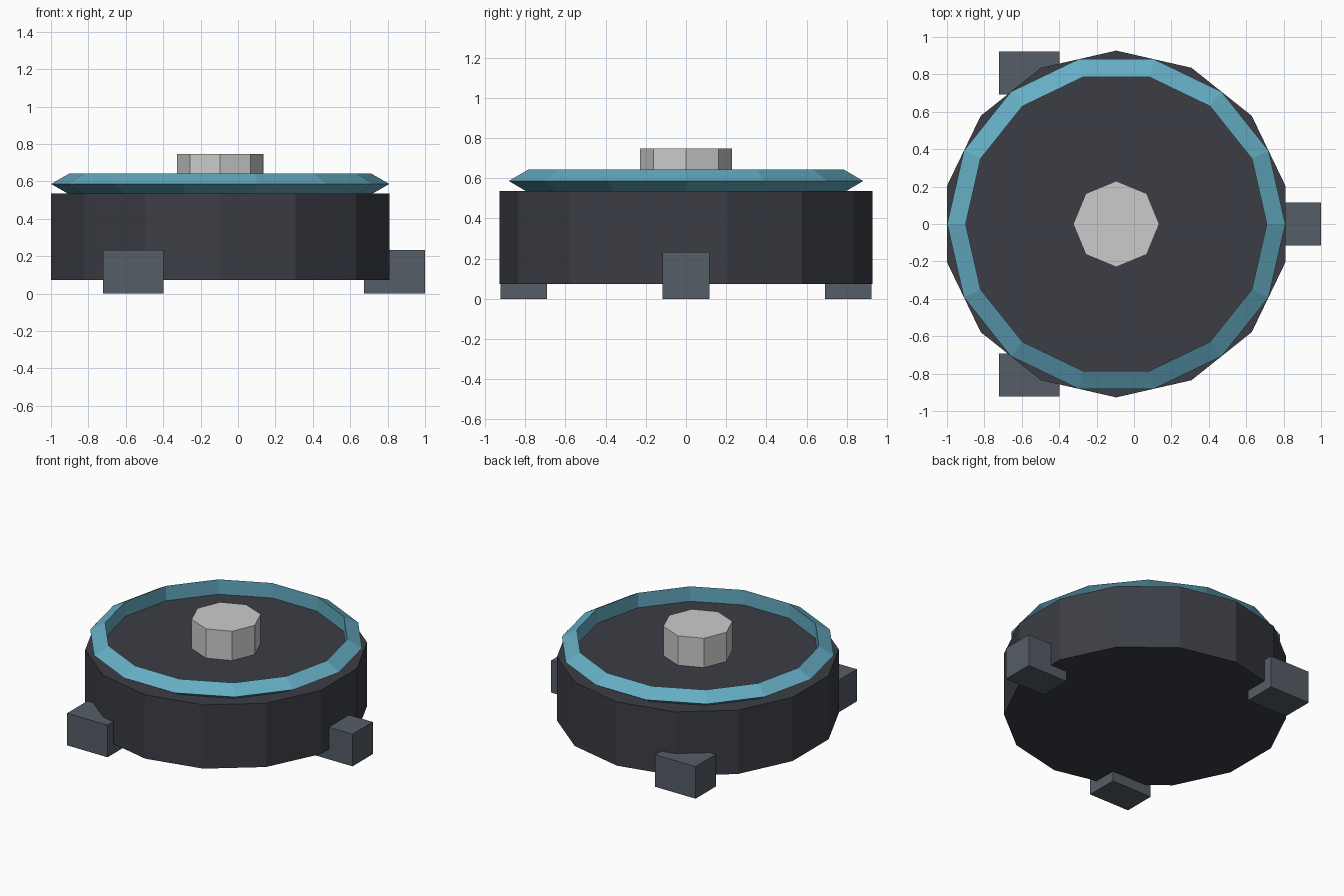
import bpy
import math

if "Cube" in bpy.data.objects:
    bpy.data.objects.remove(bpy.data.objects["Cube"])

CX = -0.095  # axis of the round parts


def material(name, rgb):
    m = bpy.data.materials.new(name)
    m.diffuse_color = (*rgb, 1.0)
    m.use_nodes = True
    m.node_tree.nodes["Principled BSDF"].inputs["Base Color"].default_value = m.diffuse_color
    return m


def finish(name, mat=None):
    ob = bpy.context.object
    ob.name = name
    if mat:
        ob.data.materials.append(mat)
    return ob


def drum(name, sides, radius, z0, z1, mat=None):
    bpy.ops.mesh.primitive_cylinder_add(vertices=sides, radius=radius, depth=z1 - z0,
                                        location=(CX, 0, (z0 + z1) / 2))
    return finish(name, mat)


dark = material("dark_shell", (0.045, 0.048, 0.06))
slate = material("slate", (0.09, 0.11, 0.135))
teal = material("teal", (0.13, 0.42, 0.55))

# Main 14-sided body and octagonal top knob
drum("body", 14, 0.927, 0.073, 0.535, dark)
drum("top_knob", 8, 0.23, 0.525, 0.747)

# Triangular-section ring on the body top
bpy.ops.mesh.primitive_torus_add(major_segments=14, minor_segments=3, major_radius=0.838,
                                 minor_radius=0.066, location=(CX, 0, 0.586))
finish("rim_ring", teal)

# Three feet, evenly spaced but all square to the axes
for i in range(3):
    a = i * math.tau / 3
    bpy.ops.mesh.primitive_cube_add(size=1, location=(CX + 0.932 * math.cos(a),
                                                      0.932 * math.sin(a), 0.1165))
    foot = finish(f"foot_{i + 1}", slate)
    foot.scale = (0.324, 0.232, 0.233)
